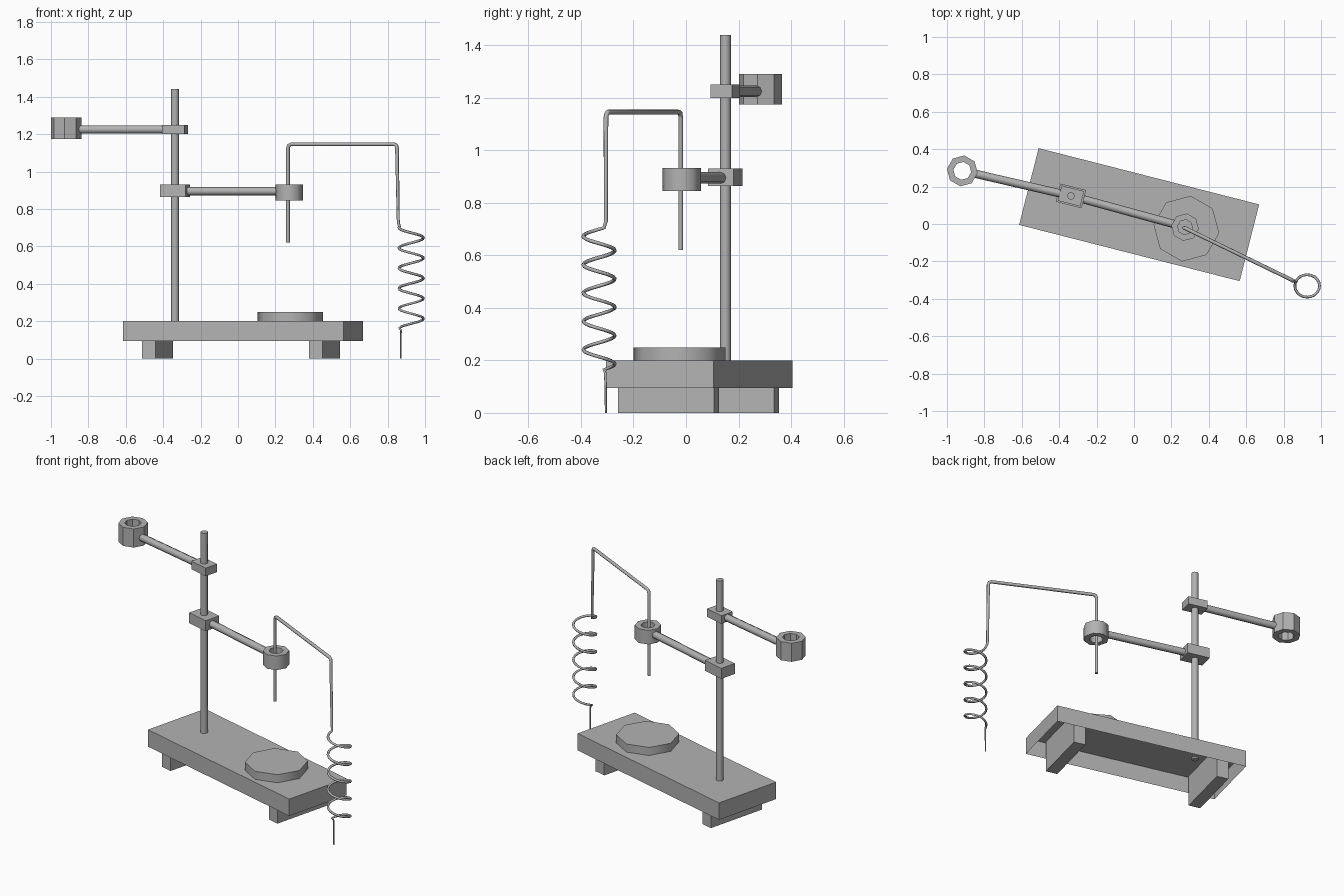
import bpy, bmesh, math
from mathutils import Vector, Matrix

cube = bpy.data.objects.get("Cube")
if cube:
    bpy.data.objects.remove(cube)

TURN = math.radians(-14.3)      # the whole stand is turned about z
FACET = math.radians(-7.5)      # turn of the eight-sided parts

grey = bpy.data.materials.new("grey")
grey.use_nodes = True
grey.diffuse_color = (0.45, 0.45, 0.45, 1)
grey.node_tree.nodes["Principled BSDF"].inputs["Base Color"].default_value = (0.45, 0.45, 0.45, 1)


def finish(name, bm, smooth=False):
    mesh = bpy.data.meshes.new(name)
    bm.to_mesh(mesh)
    bm.free()
    mesh.materials.append(grey)
    ob = bpy.data.objects.new(name, mesh)
    bpy.context.collection.objects.link(ob)
    if smooth:
        bpy.ops.object.select_all(action='DESELECT')
        ob.select_set(True)
        bpy.context.view_layer.objects.active = ob
        bpy.ops.object.shade_smooth_by_angle(angle=math.radians(50))
    return ob


def box(name, x, y, z0, z1, length, width, open_bottom=False):
    bm = bmesh.new()
    place = (Matrix.Translation((x, y, (z0 + z1) / 2)) @ Matrix.Rotation(TURN, 4, 'Z')
             @ Matrix.Diagonal((length, width, z1 - z0, 1)))
    bmesh.ops.create_cube(bm, size=1, matrix=place)
    if open_bottom:
        bm.normal_update()
        low = [f for f in bm.faces if f.normal.z < -0.9]
        bmesh.ops.delete(bm, geom=low, context='FACES')
    return finish(name, bm)


def rod(name, start, end, radius, sides=8, turn=0.0, smooth=True):
    start, end = Vector(start), Vector(end)
    axis = end - start
    bm = bmesh.new()
    place = (Matrix.Translation((start + end) / 2)
             @ axis.to_track_quat('Z', 'Y').to_matrix().to_4x4() @ Matrix.Rotation(turn, 4, 'Z'))
    bmesh.ops.create_cone(bm, cap_ends=True, segments=sides, radius1=radius,
                          radius2=radius, depth=axis.length, matrix=place)
    return finish(name, bm, smooth)


def ring(name, x, y, z0, z1, outer, inner, smooth):
    # Spin a rectangular section into an eight-sided collar
    bm = bmesh.new()
    section = [(inner, z0), (outer, z0), (outer, z1), (inner, z1)]
    loops = []
    for i in range(8):
        a = FACET + i * math.tau / 8
        loops.append([bm.verts.new((x + r * math.cos(a), y + r * math.sin(a), z)) for r, z in section])
    for i in range(8):
        a, b = loops[i], loops[(i + 1) % 8]
        for j in range(4):
            k = (j + 1) % 4
            bm.faces.new((a[j], b[j], b[k], a[k]))
    bmesh.ops.recalc_face_normals(bm, faces=bm.faces)
    return finish(name, bm, smooth)


# Base tray, open underneath, on two cross bars
box("base", 0.0275, 0.05, 0.095, 0.2, 1.217, 0.423, open_bottom=True)
for side, x, y in (("left", 0.4625, -0.0675), ("right", -0.43, 0.162)):
    box(side + "_foot", x, y, 0, 0.197, 0.074, 0.378)
rod("base_disc", (0.28, -0.025, 0.198), (0.28, -0.025, 0.25), 0.177, turn=FACET)

# Upright post and its two clamps
PX, PY = -0.337, 0.15
rod("post", (PX, PY, 0.19), (PX, PY, 1.44), 0.021)
box("upper_clamp", PX, PY, 1.2, 1.25, 0.124, 0.084)
box("lower_clamp", PX, PY, 0.865, 0.93, 0.142, 0.1)

# Arms and collars
rod("upper_arm", (PX, PY, 1.225), (-0.855, 0.27, 1.225), 0.022)
ring("upper_ring", -0.918, 0.284, 1.175, 1.29, 0.083, 0.048, False)
rod("lower_arm", (PX, PY, 0.895), (0.22, -0.002, 0.895), 0.022)
ring("lower_ring", 0.273, -0.017, 0.845, 0.932, 0.074, 0.04, True)

# Bent wire ending in a coil; each point carries its own thickness
path = [(0.267, -0.02, 0.62, 1), (0.267, -0.02, 1.125, 1), (0.272, -0.022, 1.14, 1),
        (0.285, -0.028, 1.146, 1), (0.835, -0.295, 1.146, 1), (0.847, -0.302, 1.14, 1),
        (0.85, -0.305, 1.125, 1), (0.857, -0.305, 0.73, 0.8)]
TURNS, STEPS = 5, 20
for i in range(TURNS * STEPS + 1):
    t = i / (TURNS * STEPS)
    a = math.radians(162) + t * TURNS * math.tau
    path.append((0.926 + 0.066 * math.cos(a), -0.331 + 0.06 * math.sin(a),
                 0.705 - 0.54 * t, 0.75 - 0.1 * t))
path += [(0.871, -0.307, 0.15, 0.5), (0.871, -0.305, 0, 0.4)]

curve = bpy.data.curves.new("coil_wire", 'CURVE')
curve.dimensions = '3D'
curve.bevel_depth = 0.01
curve.bevel_resolution = 1
curve.use_fill_caps = True
spline = curve.splines.new('POLY')
spline.points.add(len(path) - 1)
for point, (x, y, z, r) in zip(spline.points, path):
    point.co = (x, y, z, 1)
    point.radius = r
spline.use_smooth = True
curve.materials.append(grey)
bpy.context.collection.objects.link(bpy.data.objects.new("coil_wire", curve))
